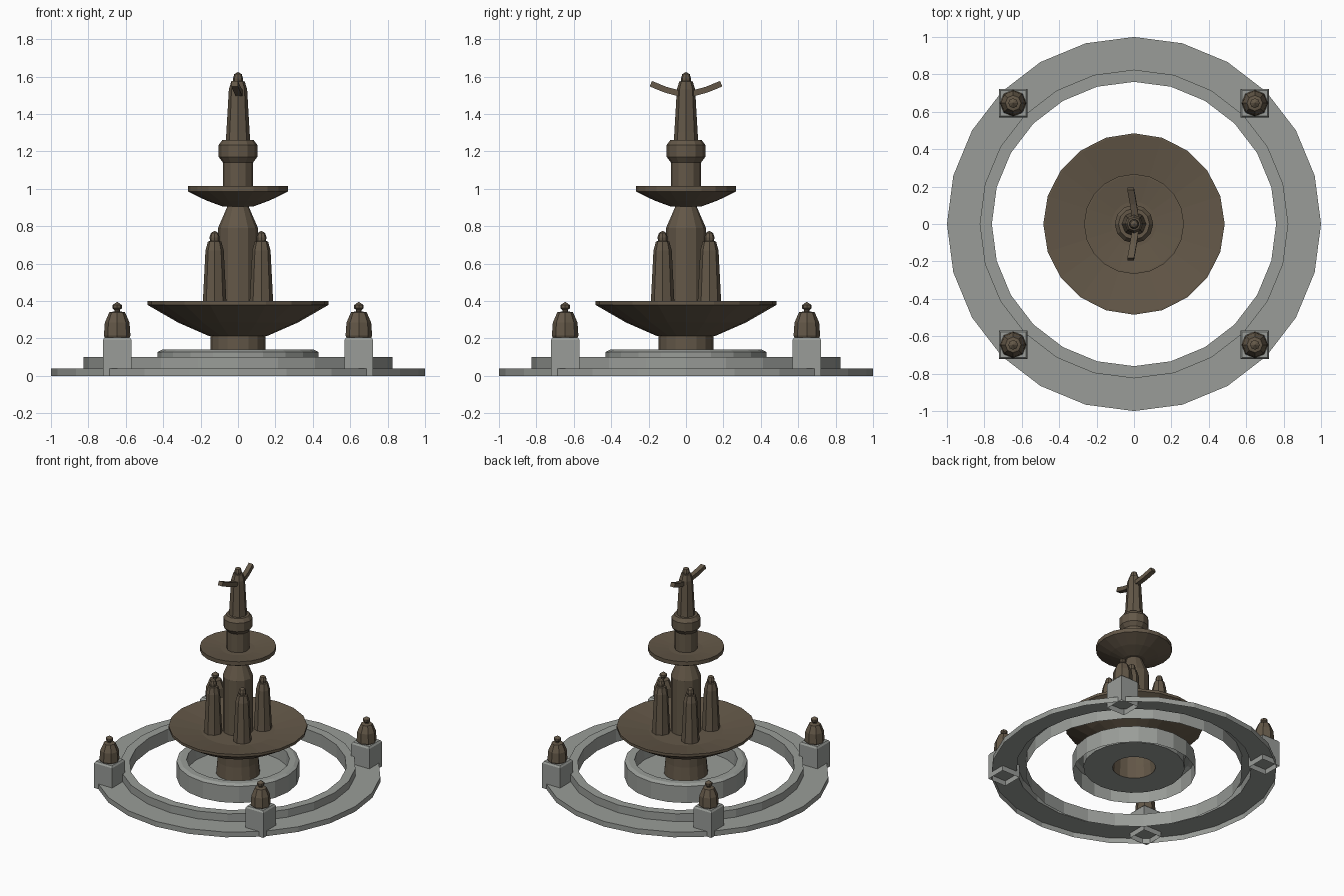
import bpy, bmesh, math
from mathutils import Vector

cube = bpy.data.objects.get("Cube")
if cube:
    bpy.data.objects.remove(cube, do_unlink=True)


def material(name, rgb):
    m = bpy.data.materials.new(name)
    m.use_nodes = True
    m.diffuse_color = (*rgb, 1)
    m.node_tree.nodes["Principled BSDF"].inputs["Base Color"].default_value = (*rgb, 1)
    return m


STONE = material("grey stone", (0.32, 0.335, 0.315))
BRONZE = material("brown bronze", (0.125, 0.096, 0.064))


def finish(bm, name, mat):
    bmesh.ops.remove_doubles(bm, verts=bm.verts, dist=1e-5)
    mesh = bpy.data.meshes.new(name)
    bm.to_mesh(mesh)
    bm.free()
    mesh.materials.append(mat)
    obj = bpy.data.objects.new(name, mesh)
    bpy.context.collection.objects.link(obj)
    return obj


def lathe(name, profile, sides, mat, at=(0, 0, 0), turn=0.0):
    """Spin (radius, height) points, listed up the outside, into flat facets."""
    bm = bmesh.new()
    rings = []
    for r, z in profile:
        ring = []
        for i in range(sides):
            a = turn + math.tau * i / sides
            ring.append(bm.verts.new((at[0] + r * math.cos(a), at[1] + r * math.sin(a), at[2] + z)))
        rings.append(ring)
    for low, high in zip(rings, rings[1:]):
        for i in range(sides):
            j = (i + 1) % sides
            bm.faces.new((low[i], low[j], high[j], high[i]))
    return finish(bm, name, mat)


def figure(name, x, y, z, height):
    """Robed standing figure with a small head."""
    h = height
    robe = [(0, 0), (0.065, 0), (0.062, 0.12 * h), (0.049, 0.74 * h),
            (0.036, 0.86 * h), (0.014, 0.87 * h)]
    lathe(name + "_robe", robe, 8, BRONZE, (x, y, z))
    top = z + height
    head = [(0.013, -0.075), (0.024, -0.062), (0.027, -0.035), (0.02, -0.012), (0, 0)]
    lathe(name + "_head", head, 8, BRONZE, (x, y, top))


def bar(name, path, width, thick):
    """Rectangular bar swept along a path in the y-z plane."""
    bm = bmesh.new()
    rings = []
    for i, p in enumerate(path):
        a, b = Vector(path[max(i - 1, 0)]), Vector(path[min(i + 1, len(path) - 1)])
        across = Vector((1, 0, 0)) * width / 2
        up = (b - a).cross(Vector((1, 0, 0))).normalized() * thick / 2
        p = Vector(p)
        rings.append([bm.verts.new(p + s * across + t * up)
                      for s, t in ((1, 1), (-1, 1), (-1, -1), (1, -1))])
    for low, high in zip(rings, rings[1:]):
        for i in range(4):
            j = (i + 1) % 4
            bm.faces.new((low[i], low[j], high[j], high[i]))
    bm.faces.new(rings[0])
    bm.faces.new(rings[-1])
    bmesh.ops.recalc_face_normals(bm, faces=bm.faces)
    return finish(bm, name, BRONZE)


# Stone surround and central basin
lathe("outer_ring", [(1, 0), (1, 0.04), (0.825, 0.04), (0.825, 0.1),
                     (0.76, 0.1), (0.76, 0)], 24, STONE)
lathe("basin", [(0.43, 0), (0.43, 0.128), (0.405, 0.14), (0.36, 0.14),
                (0.355, 0.04), (0.15, 0.04)], 20, STONE)

# Large lower bowl on its pedestal
lathe("pedestal", [(0.155, 0.04), (0.146, 0.14), (0.146, 0.225)], 16, BRONZE)
lathe("large_bowl", [(0.14, 0.212), (0.16, 0.215), (0.32, 0.285), (0.485, 0.38),
                     (0.485, 0.4), (0.475, 0.4), (0.26, 0.366), (0, 0.366)], 20, BRONZE)

# Column and small upper bowl
lathe("column", [(0.107, 0.36), (0.107, 0.79), (0.055, 0.91)], 12, BRONZE)
lathe("small_bowl", [(0, 0.903), (0.08, 0.905), (0.17, 0.938), (0.267, 0.985),
                     (0.267, 1.015), (0.258, 1.015), (0.12, 0.998), (0, 0.998)], 20, BRONZE)
lathe("upper_column", [(0.08, 0.99), (0.08, 1.14), (0.103, 1.17), (0.103, 1.235),
                       (0.083, 1.262), (0, 1.262)], 12, BRONZE)

# Top figure with outstretched arms
figure("top_figure", 0, 0, 1.262, 0.363)
for side, label in ((-1, "front"), (1, "back")):
    bar(label + "_arm", [(0.005, 0, 1.508), (0.005, side * 0.05, 1.514),
                         (-0.004, side * 0.11, 1.53), (-0.018, side * 0.188, 1.562)], 0.036, 0.032)

# Four corner figures, posts and urns
for sx, lr in ((1, "left"), (-1, "right")):
    for sy, fb in ((-1, "front"), (1, "back")):
        tag = fb + "_" + lr
        figure(tag + "_figure", sx * 0.125, sy * 0.125, 0.366, 0.41)
        spot = (sx * 0.646, sy * 0.646, 0)
        half = math.sqrt(2)
        lathe(tag + "_post", [(0.077 * half, 0), (0.077 * half, 0.192),
                              (0.068 * half, 0.205), (0, 0.205)], 4, STONE, spot, math.pi / 4)
        lathe(tag + "_urn", [(0.064, 0.2), (0.071, 0.215), (0.066, 0.285), (0.042, 0.34),
                             (0.014, 0.345), (0.014, 0.352), (0.026, 0.362),
                             (0.026, 0.378), (0, 0.396)], 8, BRONZE, spot)
